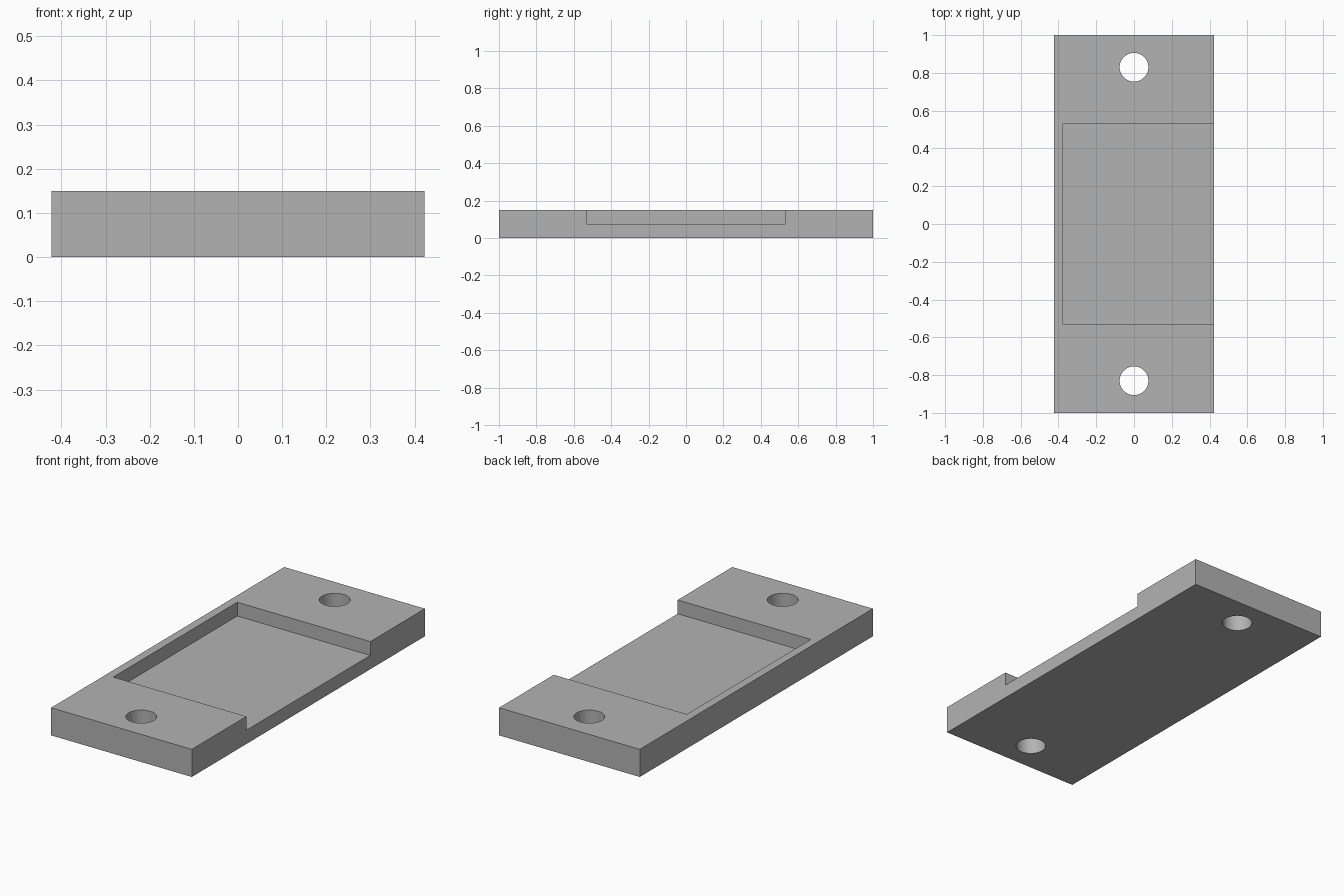
import bpy

WIDTH, LENGTH, HEIGHT = 0.845, 2.0, 0.15
POCKET_X, POCKET_HALF_Y, POCKET_FLOOR = -0.377, 0.532, 0.075
HOLE_Y, HOLE_RADIUS = 0.83, 0.076

if "Cube" in bpy.data.objects:
    bpy.data.objects.remove(bpy.data.objects["Cube"], do_unlink=True)

# Plain grey finish
grey = bpy.data.materials.new("mid_grey")
grey.use_nodes = True
colour = (0.45, 0.45, 0.45, 1)
grey.diffuse_color = colour
grey.node_tree.nodes["Principled BSDF"].inputs["Base Color"].default_value = colour


def box(name, low, high):
    """Axis-aligned box between two corners."""
    centre = [(a + b) / 2 for a, b in zip(low, high)]
    bpy.ops.mesh.primitive_cube_add(size=1, location=centre)
    obj = bpy.context.object
    obj.name = name
    obj.scale = [b - a for a, b in zip(low, high)]
    bpy.ops.object.transform_apply(location=True, rotation=False, scale=True)
    obj.data.materials.append(grey)
    return obj


def cut(target, cutter):
    """Subtract the cutter from the target, then discard it."""
    cutter.hide_render = True
    mod = target.modifiers.new(cutter.name, "BOOLEAN")
    mod.operation = "DIFFERENCE"
    mod.solver = "EXACT"
    mod.object = cutter
    bpy.ops.object.select_all(action="DESELECT")
    target.select_set(True)
    bpy.context.view_layer.objects.active = target
    bpy.ops.object.modifier_apply(modifier=mod.name)
    bpy.data.objects.remove(cutter, do_unlink=True)


# Flat mounting plate
plate = box("mounting_plate", (-WIDTH / 2, -LENGTH / 2, 0), (WIDTH / 2, LENGTH / 2, HEIGHT))

# Shallow pocket, open along the left edge
cut(plate, box("pocket_cutter", (POCKET_X, -POCKET_HALF_Y, POCKET_FLOOR),
               (WIDTH, POCKET_HALF_Y, HEIGHT * 2)))

# Screw hole through each end
for side in (-1, 1):
    bpy.ops.mesh.primitive_cylinder_add(vertices=64, radius=HOLE_RADIUS, depth=1,
                                        location=(0, side * HOLE_Y, 0))
    hole = bpy.context.object
    hole.name = "hole_cutter"
    hole.data.materials.append(grey)
    cut(plate, hole)

# Smooth hole walls, crisp edges elsewhere
plate.select_set(True)
bpy.context.view_layer.objects.active = plate
bpy.ops.object.shade_smooth_by_angle()
